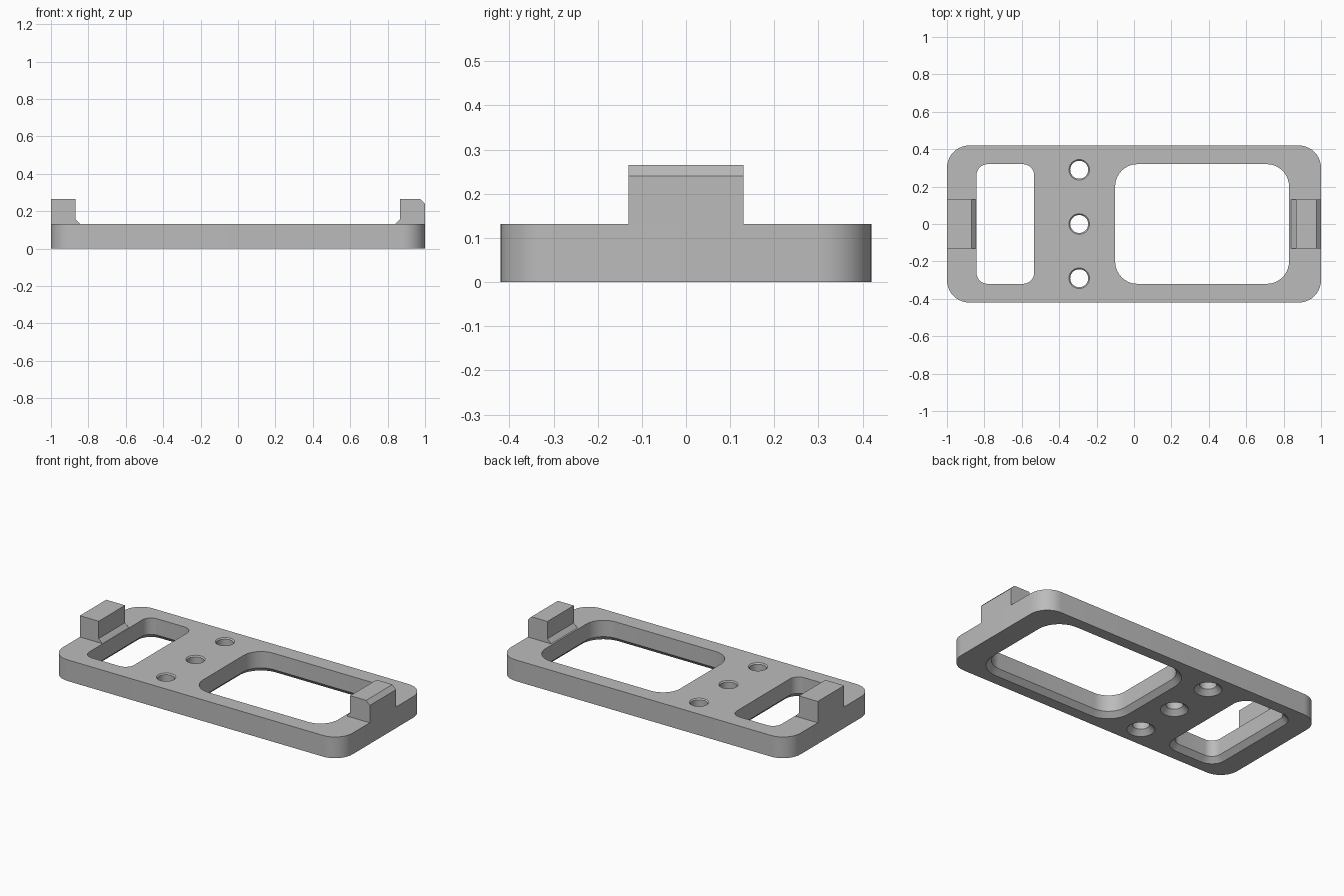
import bpy, bmesh, math

if "Cube" in bpy.data.objects:
    bpy.data.objects.remove(bpy.data.objects["Cube"], do_unlink=True)

gray = bpy.data.materials.new("light_gray")
gray.use_nodes = True
COLOR = (0.5, 0.5, 0.5, 1)
gray.diffuse_color = COLOR
gray.node_tree.nodes["Principled BSDF"].inputs["Base Color"].default_value = COLOR

TOP, HALF_W = 0.132, 0.42


def finish(name, bm):
    bmesh.ops.recalc_face_normals(bm, faces=bm.faces)
    mesh = bpy.data.meshes.new(name)
    bm.to_mesh(mesh)
    bm.free()
    mesh.materials.append(gray)
    obj = bpy.data.objects.new(name, mesh)
    bpy.context.scene.collection.objects.link(obj)
    return obj


def outline(cx, cy, hx, hy, r, steps=10):
    """Rounded rectangle; a circle when hx == hy == r."""
    pts = []
    for q, (sx, sy) in enumerate(((1, 1), (-1, 1), (-1, -1), (1, -1))):
        for i in range(steps + 1):
            a = math.pi / 2 * (q + i / steps)
            pts.append((cx + sx * (hx - r) + r * math.cos(a),
                        cy + sy * (hy - r) + r * math.sin(a)))
    return pts


def loft(name, cx, cy, hx, hy, r, levels):
    """Stack outlines grown by an offset at each (z, offset) level."""
    bm = bmesh.new()
    rings = [[bm.verts.new((x, y, z)) for x, y in
              outline(cx, cy, hx + o, hy + o, r + o)] for z, o in levels]
    n = len(rings[0])
    for low, high in zip(rings, rings[1:]):
        for i in range(n):
            j = (i + 1) % n
            bm.faces.new((low[i], low[j], high[j], high[i]))
    bm.faces.new(rings[0])
    bm.faces.new(rings[-1])
    bmesh.ops.remove_doubles(bm, verts=bm.verts, dist=1e-5)
    return finish(name, bm)


def hook(name, profile, half_depth):
    """Extrude an xz profile along y."""
    bm = bmesh.new()
    face = bm.faces.new([bm.verts.new((x, -half_depth, z)) for x, z in profile])
    out = bmesh.ops.extrude_face_region(bm, geom=[face])
    moved = [v for v in out["geom"] if isinstance(v, bmesh.types.BMVert)]
    bmesh.ops.translate(bm, verts=moved, vec=(0, 2 * half_depth, 0))
    return finish(name, bm)


# Base plate with rounded corners
plate = loft("base_plate", 0, 0, 1, HALF_W, 0.12, [(0, 0), (TOP, 0)])

# Windows and screw holes, flared at the underside
FLARE = 0.03
window_levels = [(-0.01, FLARE + 0.01), (FLARE, 0), (TOP + 0.02, 0)]
hole_levels = [(-0.01, FLARE + 0.01), (FLARE, 0), (TOP - 0.007, 0), (TOP + 0.01, 0.017)]
cutters = [
    loft("small_window_cutter", -0.688, 0, 0.154, 0.32, 0.06, window_levels),
    loft("large_window_cutter", 0.364, 0, 0.465, 0.32, 0.12, window_levels),
]
for y in (-0.29, 0, 0.29):
    cutters.append(loft("hole_cutter", -0.293, y, 0.048, 0.048, 0.048, hole_levels))

bpy.context.view_layer.objects.active = plate
for cutter in cutters:
    mod = plate.modifiers.new("cut", "BOOLEAN")
    mod.operation = "DIFFERENCE"
    mod.solver = "EXACT"
    mod.object = cutter
    bpy.ops.object.modifier_apply(modifier=mod.name)
    bpy.data.objects.remove(cutter, do_unlink=True)

bpy.ops.object.select_all(action="DESELECT")
plate.select_set(True)
bpy.ops.object.shade_smooth_by_angle(angle=math.radians(30))

# End hooks with a sloped foot on the inner side
PEAK, FOOT = 0.265, 0.025
hook("right_hook", [(-1, TOP), (-0.87 + FOOT, TOP), (-0.87, TOP + FOOT),
                    (-0.87, PEAK), (-1, PEAK)], 0.13)
hook("left_hook", [(1, TOP), (0.865 - FOOT, TOP), (0.865, TOP + FOOT),
                   (0.865, PEAK), (1 - FOOT, PEAK), (1, PEAK - FOOT)], 0.13)
